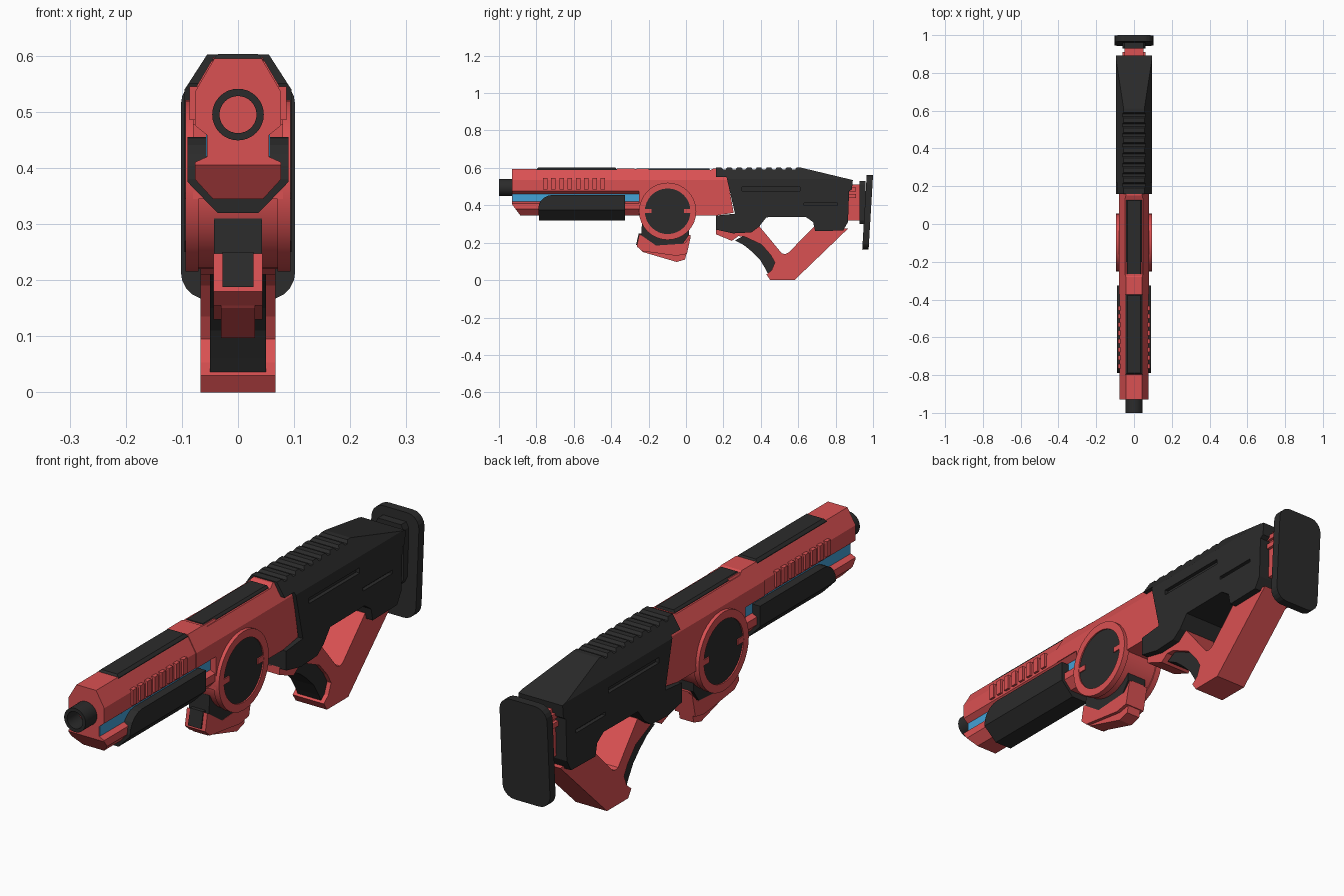
import bpy, bmesh, math
from mathutils import Vector, Matrix

if "Cube" in bpy.data.objects:
    bpy.data.objects.remove(bpy.data.objects["Cube"])


def material(name, rgb):
    m = bpy.data.materials.new(name)
    m.diffuse_color = (*rgb, 1)
    m.use_nodes = True
    m.node_tree.nodes["Principled BSDF"].inputs["Base Color"].default_value = m.diffuse_color
    return m


RED = material("red", (0.70, 0.082, 0.085))
BLACK = material("black", (0.024, 0.024, 0.024))
BLUE = material("blue", (0.055, 0.36, 0.68))


def finish(name, bm, mat, smooth=False):
    bmesh.ops.recalc_face_normals(bm, faces=bm.faces)
    me = bpy.data.meshes.new(name)
    bm.to_mesh(me)
    bm.free()
    me.materials.append(mat)
    ob = bpy.data.objects.new(name, me)
    bpy.context.collection.objects.link(ob)
    if smooth:
        bpy.ops.object.select_all(action='DESELECT')
        ob.select_set(True)
        bpy.context.view_layer.objects.active = ob
        bpy.ops.object.shade_smooth_by_angle(angle=math.radians(30))
    return ob


def prism(name, pts, a, b, mat, axis='x', cuts=(), shear=0):
    """Extrude a (y,z) outline along x, or an (x,z) outline along y.
    cuts: (point, outward normal) planes, each mirrored in x."""
    bm = bmesh.new()
    place = (lambda p, t: (t, p[0], p[1])) if axis == 'x' else (lambda p, t: (p[0], t, p[1]))
    ends = [[bm.verts.new(place(p, t)) for p in pts] for t in (a, b)]
    bm.faces.new(ends[0])
    bm.faces.new(ends[1][::-1])
    n = len(pts)
    for i in range(n):
        j = (i + 1) % n
        bm.faces.new((ends[0][i], ends[1][i], ends[1][j], ends[0][j]))
    bmesh.ops.recalc_face_normals(bm, faces=bm.faces)
    for co, no in cuts:
        for s in ((1, -1) if no[0] else (1,)):
            flip = Vector((s, 1, 1))
            bmesh.ops.bisect_plane(bm, geom=bm.verts[:] + bm.edges[:] + bm.faces[:],
                                   plane_co=Vector(co) * flip, plane_no=Vector(no) * flip,
                                   clear_outer=True)
            edges = [e for e in bm.edges if e.is_boundary]
            if edges:
                bmesh.ops.holes_fill(bm, edges=edges, sides=0)
    for v in bm.verts:
        v.co.y += (v.co.z - 0.36) * shear
    return finish(name, bm, mat)


def box(name, x0, x1, y0, y1, z0, z1, mat):
    return prism(name, [(y0, z0), (y1, z0), (y1, z1), (y0, z1)], x0, x1, mat)


def ring(name, r0, r1, a, b, centre, axis, mat, n=32):
    """Tube along an axis; r0 = 0 gives a solid disc."""
    bm = bmesh.new()
    ax = Vector((1, 0, 0)) if axis == 'x' else Vector((0, 1, 0))
    up = Vector((0, 0, 1))
    if r0:
        rows = [(r0, a), (r1, a), (r1, b), (r0, b)]
    else:
        rows = [(r1, a), (r1, b)]
    loops = []
    for r, t in rows:
        loops.append([bm.verts.new(Vector(centre) + ax * t +
                      Matrix.Rotation(math.tau * k / n, 3, ax) @ (up * r)) for k in range(n)])
    for i in range(len(rows) if r0 else 1):
        p, q = loops[i], loops[(i + 1) % len(rows)]
        for k in range(n):
            m = (k + 1) % n
            bm.faces.new((p[k], p[m], q[m], q[k]))
    if not r0:
        bm.faces.new(loops[0])
        bm.faces.new(loops[1][::-1])
    return finish(name, bm, mat, True)


def mirrored(half):
    return half + [(-x, z) for x, z in reversed(half)]


# Muzzle and long front body with side channels
ring("muzzle", 0.033, 0.046, -1.0, -0.92, (0, 0, 0.495), 'y', BLACK)
prism("front_body", mirrored([(0.042, 0.595), (0.077, 0.535), (0.077, 0.476), (0.055, 0.458),
                              (0.055, 0.42), (0.077, 0.41), (0.077, 0.38), (0.045, 0.345)]),
      -0.93, -0.2, RED, 'y', cuts=[((0, -0.93, 0.405), (0, -0.06, -0.045))])
box("blue_strip", -0.057, 0.057, -0.927, -0.2, 0.42, 0.474, BLUE)

# Side ribs on both sides of the front body
for side in (-1, 1):
    for i in range(8):
        y = -0.765 + i * 0.044
        x0, x1 = sorted((side * 0.06, side * 0.086))
        box("side_rib", x0, x1, y, y + 0.024, 0.485, 0.545, RED)

# Fore grip with a rounded front corner and chamfered underside
curve = [(-0.715 - 0.075 * math.sin(t), 0.38 + 0.075 * math.cos(t))
         for t in [math.pi / 2 * k / 5 for k in range(6)]]
prism("fore_grip", [(-0.325, 0.32), (-0.325, 0.455)] + curve + [(-0.785, 0.32)],
      -0.09, 0.09, BLACK, cuts=[((0.09, 0, 0.375), (0.057, 0, -0.055))])

# Middle body and top plates
prism("middle_body", [(-0.37, 0.598), (-0.28, 0.598), (-0.26, 0.588), (0.13, 0.588), (0.15, 0.598),
                      (0.17, 0.598), (0.22, 0.55), (0.255, 0.36), (0.16, 0.345), (-0.25, 0.345),
                      (-0.25, 0.476), (-0.37, 0.476)],
      -0.08, 0.08, RED, cuts=[((0.08, 0, 0.535), (0.063, 0, 0.037))])
prism("front_top_plate", [(-0.80, 0.59), (-0.785, 0.575), (-0.385, 0.575), (-0.37, 0.59),
                          (-0.378, 0.603), (-0.79, 0.603)], -0.045, 0.045, BLACK,
      cuts=[((0.045, 0, 0.593), (1, 0, 1))])
prism("rear_top_plate", [(-0.27, 0.58), (0.13, 0.58), (0.125, 0.598), (-0.265, 0.598)],
      -0.042, 0.042, BLACK, cuts=[((0.042, 0, 0.59), (1, 0, 1))])

# Wheel housing: red drum, raised rim, dark faces and side tabs
WHEEL = (0, -0.098, 0.368)
ring("wheel_drum", 0, 0.148, -0.082, 0.082, WHEEL, 'x', RED)
for side in (-1, 1):
    a, b = sorted((side * 0.07, side * 0.094))
    ring("wheel_rim", 0.122, 0.153, a, b, WHEEL, 'x', RED)
    a, b = sorted((side * 0.07, side * 0.089))
    ring("wheel_face", 0, 0.124, a, b, WHEEL, 'x', BLACK)
    a, b = sorted((side * 0.07, side * 0.0935))
    for d in (-0.112, 0.112):
        y = WHEEL[1] + d
        box("wheel_tab", a, b, y - 0.026, y + 0.026, 0.358, 0.38, RED)

# Magazine below the wheel
prism("magazine_collar", [(-0.235, 0.31), (-0.24, 0.235), (-0.17, 0.185), (-0.02, 0.19),
                          (0.015, 0.24), (0.015, 0.31)], -0.043, 0.043, BLACK)
prism("magazine_cheeks", [(-0.25, 0.247), (-0.263, 0.18), (-0.235, 0.155), (-0.05, 0.13),
                          (0.005, 0.14), (0.026, 0.235), (-0.01, 0.195), (-0.16, 0.185)],
      -0.044, 0.044, RED)
prism("magazine", [(-0.23, 0.24), (-0.262, 0.185), (-0.23, 0.15), (-0.05, 0.097),
                   (-0.005, 0.11), (0.025, 0.24)], -0.03, 0.03, RED)
prism("magazine_front_plate", [(-0.235, 0.25), (-0.253, 0.25), (-0.267, 0.188), (-0.245, 0.188)],
      -0.028, 0.028, BLACK)

# Rear body: serrated top, sloped back, shoulder chamfers
teeth = []
for i in range(8):
    y = 0.19 + i * 0.053
    teeth += [(y, 0.602), (y + 0.008, 0.591), (y + 0.022, 0.591), (y + 0.03, 0.602)]
rear = prism("rear_body", [(0.16, 0.55), (0.16, 0.602)] + teeth +
             [(0.612, 0.602), (0.892, 0.535), (0.887, 0.485), (0.872, 0.475), (0.866, 0.31),
              (0.84, 0.265), (0.69, 0.262), (0.68, 0.31), (0.64, 0.338), (0.43, 0.336),
              (0.39, 0.285), (0.35, 0.255), (0.25, 0.25), (0.16, 0.27), (0.16, 0.345),
              (0.262, 0.355), (0.217, 0.55)],
             -0.095, 0.095, BLACK, cuts=[((0.095, 0, 0.54), (0.062, 0, 0.04))])
# Side slots cut into the rear body
for side in (-1, 1):
    for y0, y1, z0, z1 in ((0.30, 0.61, 0.476, 0.497), (0.63, 0.81, 0.398, 0.411)):
        x0, x1 = sorted((side * 0.08, side * 0.12))
        cutter = box("slot_cutter", x0, x1, y0, y1, z0, z1, BLACK)
        cutter.hide_render = True
        cutter.hide_set(True)
        mod = rear.modifiers.new("slot", 'BOOLEAN')
        mod.operation = 'DIFFERENCE'
        mod.solver = 'EXACT'
        mod.object = cutter

# Red loop handle and dark hand grip
prism("loop_handle", [(0.16, 0.275), (0.16, 0.245), (0.245, 0.21), (0.28, 0.235), (0.313, 0.232),
                      (0.404, 0.19), (0.452, 0.135), (0.475, 0.095), (0.458, 0.053),
                      (0.43, 0.03), (0.45, 0.0), (0.58, 0.0), (0.866, 0.275), (0.684, 0.285),
                      (0.548, 0.147), (0.53, 0.139), (0.512, 0.143), (0.393, 0.287)],
      -0.067, 0.067, RED)
prism("hand_grip", [(0.262, 0.212), (0.31, 0.187), (0.355, 0.15), (0.395, 0.11), (0.425, 0.06),
                    (0.438, 0.035), (0.47, 0.05), (0.48, 0.1), (0.455, 0.14), (0.404, 0.195),
                    (0.313, 0.24)], -0.05, 0.05, BLACK)

# Stock connector and butt plate
box("stock_connector", -0.05, 0.05, 0.84, 0.94, 0.32, 0.51, RED)
for z in (0.44, 0.475):
    box("connector_rung", -0.062, 0.062, 0.85, 0.91, z, z + 0.02, RED)
prism("butt_pad", mirrored([(0.05, 0.53), (0.06, 0.51), (0.06, 0.32), (0.05, 0.30)]),
      0.928, 0.96, BLACK, 'y')
corners = [(0.052 + 0.05 * math.sin(t), 0.0 + 0.05 * math.cos(t))
           for t in [math.pi / 2 * k / 5 for k in range(6)]]
outline = [(x, 0.512 + z) for x, z in corners] + [(x, 0.215 - z) for x, z in reversed(corners)]
prism("butt_plate", mirrored(outline), 0.954, 0.988, BLACK, 'y', shear=0.06)
